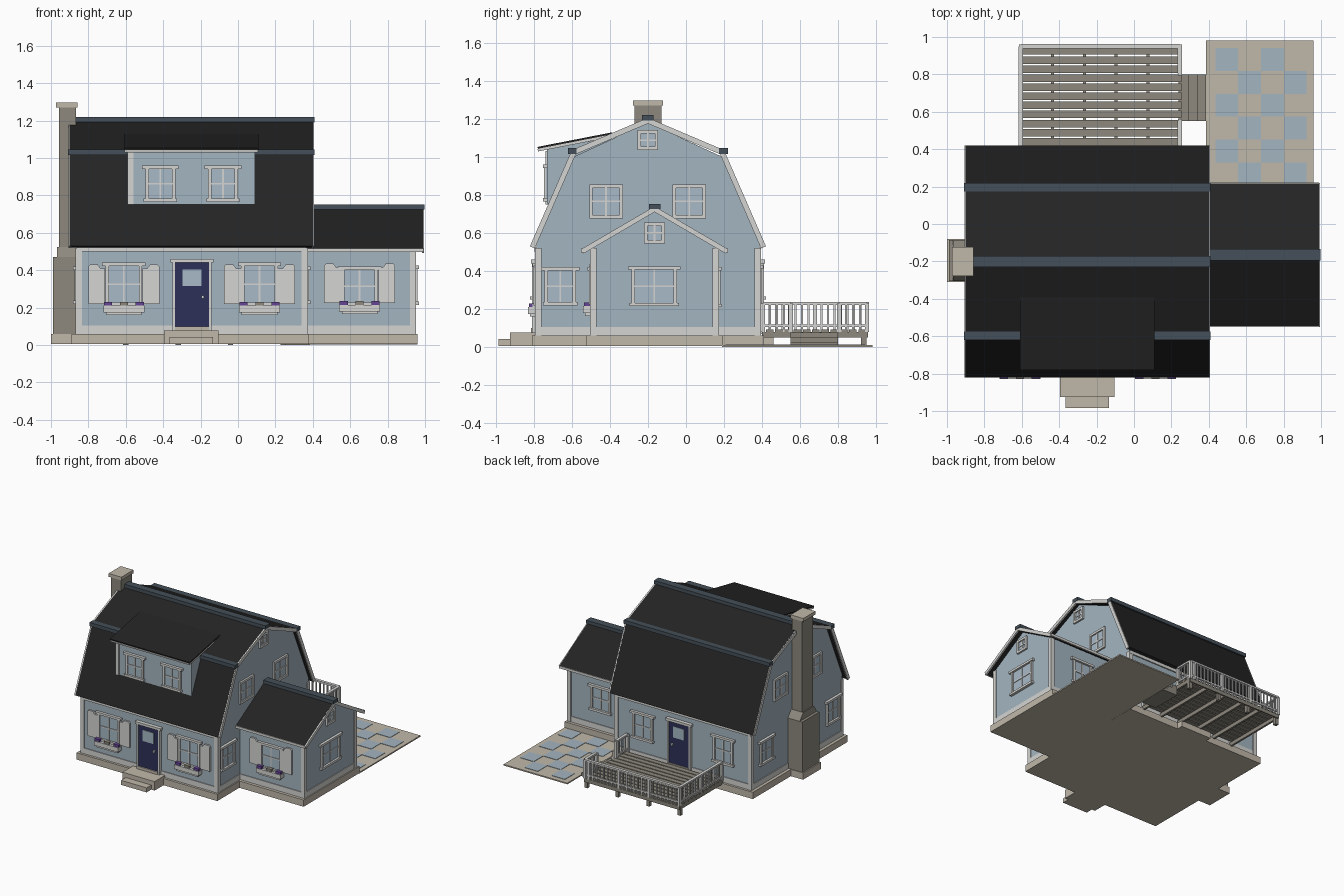
import bpy
import bmesh
from mathutils import Matrix, Vector

default_cube = bpy.data.objects.get("Cube")
if default_cube:
    bpy.data.objects.remove(default_cube, do_unlink=True)


def make_material(name, red, green, blue):
    material = bpy.data.materials.new(name)
    material.use_nodes = True
    colour = (red, green, blue, 1)
    material.diffuse_color = colour
    material.node_tree.nodes["Principled BSDF"].inputs["Base Color"].default_value = colour
    return material


WALL = make_material("pale blue siding", .37, .46, .53)
TRIM = make_material("off white trim", .66, .66, .65)
STONE = make_material("tan stone", .53, .48, .4)
BRICK = make_material("grey brown", .27, .25, .21)
ROOF = make_material("black shingle", .017, .017, .017)
CAP = make_material("slate ridge", .06, .08, .1)
NAVY = make_material("navy paint", .027, .03, .1)
PURPLE = make_material("purple flower", .13, .06, .3)
GLASS = make_material("pale blue glass", .39, .49, .57)


def finish(name, bm, materials):
    bmesh.ops.recalc_face_normals(bm, faces=bm.faces)
    mesh = bpy.data.meshes.new(name)
    bm.to_mesh(mesh)
    bm.free()
    for material in materials:
        mesh.materials.append(material)
    thing = bpy.data.objects.new(name, mesh)
    bpy.context.collection.objects.link(thing)
    return thing


def boxes(name, parts):
    """Each part is ((x, x), (y, y), (z, z), material)."""
    bm = bmesh.new()
    materials = []
    for xs, ys, zs, material in parts:
        if material not in materials:
            materials.append(material)
        centre = Vector([sum(span) / 2 for span in (xs, ys, zs)])
        size = Vector([abs(span[1] - span[0]) for span in (xs, ys, zs)])
        matrix = Matrix.Translation(centre) @ Matrix.Diagonal(size).to_4x4()
        made = bmesh.ops.create_cube(bm, size=1, matrix=matrix)
        for face in {f for v in made["verts"] for f in v.link_faces}:
            face.material_index = materials.index(material)
    return finish(name, bm, materials)


def prism(name, outline, axis, start, end, material):
    """Extrude a (side, z) outline along x or y."""
    bm = bmesh.new()
    place = (lambda p: (start, p[0], p[1])) if axis == "x" else (lambda p: (p[0], start, p[1]))
    face = bm.faces.new([bm.verts.new(place(p)) for p in outline])
    made = bmesh.ops.extrude_face_region(bm, geom=[face])
    shift = Vector((end - start, 0, 0) if axis == "x" else (0, end - start, 0))
    bmesh.ops.translate(bm, vec=shift, verts=[v for v in made["geom"] if isinstance(v, bmesh.types.BMVert)])
    return finish(name, bm, [material])


def shell(name, line, thick, start, end, material):
    """Roof slab of even thickness below a (y, z) line."""
    points = [Vector(p) for p in line]
    under = []
    for i, point in enumerate(points):
        normals = []
        for a, b in zip(points[max(i - 1, 0):i + 1], points[max(i, 1):i + 2]):
            run = (b - a).normalized()
            normals.append(Vector((run.y, -run.x)))
        if i == 0 or i == len(points) - 1:
            normals = normals[:1] if i == 0 else normals[-1:]
        mean = sum(normals, Vector((0, 0))).normalized()
        under.append(point + mean * thick / mean.dot(normals[0]))
    return prism(name, [tuple(p) for p in points + under[::-1]], "x", start, end, material)


def on_wall(side, wall, across, out, heights, material):
    """Box given in wall terms: span across, span outwards, heights."""
    sign = -1 if side in ("front", "left") else 1
    depth = tuple(wall + sign * o for o in out)
    if side in ("front", "back"):
        return (across, depth, heights, material)
    return (depth, across, heights, material)


def window(name, side, wall, centre, half, low, high, dressed=True):
    bar = .018

    def part(left, right, out, bottom, top, material=TRIM):
        return on_wall(side, wall, (centre + left, centre + right), (-.005, out), (bottom, top), material)
    parts = [part(-half, half, .005, low, high, GLASS),
             part(-half, bar - half, .015, low, high), part(half - bar, half, .015, low, high),
             part(bar - half, half - bar, .015, low, low + bar),
             part(bar - half, half - bar, .015, high - bar, high),
             part(-bar / 4, bar / 4, .01, low, high),
             part(-half, half, .01, (low + high - bar / 2) / 2, (low + high + bar / 2) / 2)]
    if dressed:
        parts += [part(-half - bar, half + bar, .022, high - bar, high),
                  part(-half - bar / 2, half + bar / 2, .022, low, low + bar)]
    boxes(name, parts)


def shutters_and_planter(name, wall, centre, low):
    high = low + .21
    for sign, hand in ((-1, "right"), (1, "left")):
        outline = [(.1, low), (.19, low), (.19, high - .01), (.18, high), (.14, high), (.125, high - .02), (.1, high - .02)]
        prism(f"{name}_{hand}_shutter", [(centre + sign * u, z) for u, z in outline], "y", wall, wall - .015, TRIM)
    base = low - .06

    def part(offset, half, out, bottom, top, material):
        return on_wall("front", wall, (centre + offset - half, centre + offset + half), out, (base + bottom, base + top), material)
    boxes(name + "_planter", [part(0, .11, (0, .045), .015, .05, TRIM), part(0, .095, (0, .035), 0, .015, TRIM),
                              part(-.085, .022, (.01, .04), .05, .07, PURPLE), part(.085, .022, (.01, .04), .05, .07, PURPLE),
                              part(0, .022, (.01, .04), .05, .07, BRICK)])


def door(name, side, wall, centre):
    def part(left, right, out, bottom, top, material):
        return on_wall(side, wall, (centre + left, centre + right), (0, out), (bottom, top), material)
    boxes(name, [part(-.105, -.09, .025, .07, .45, TRIM), part(.09, .105, .025, .07, .45, TRIM),
                 part(-.115, .115, .03, .44, .46, TRIM), part(-.09, .09, .02, .1, .44, NAVY),
                 part(-.09, .09, .03, .07, .1, STONE), part(-.05, .05, .024, .315, .405, GLASS),
                 part(.05, .065, .035, .25, .265, TRIM)])


def corner_boards(name, xs, ys):
    boxes(name, [((x - .008 * sx, x + .025 * sx), (y - .008 * sy, y + .025 * sy), (.06, .52), TRIM)
                 for x, sx in zip(xs, (1, -1)) for y, sy in zip(ys, (1, -1))])


def skirting(name, xs, ys):
    grow = .006
    boxes(name, [((xs[0] - grow, xs[1] + grow), (ys[0] - grow, ys[1] + grow), (.06, .105), TRIM)])


# Stone plinth, steps
boxes("plinth", [((-.89, .38), (-.81, .41), (.005, .06), STONE), ((.3, .96), (-.525, .195), (.005, .06), STONE),
                 ((-1, -.8), (-.31, -.08), (.005, .06), STONE)])
boxes("front_steps", [((-.395, -.105), (-.925, -.7), (.005, .078), STONE), ((-.365, -.135), (-.985, -.7), (.005, .042), STONE)])
boxes("back_step", [((-.36, -.08), (.3, .46), (.005, .055), STONE)])

# Main house
main_x, main_y = (-.86, .365), (-.785, .385)
gambrel = [(-.82, .53), (-.6, 1.035), (-.2, 1.205), (.2, 1.035), (.42, .53)]
prism("main_walls", [(-.785, .05), (-.785, .555), (-.59, 1), (-.2, 1.18), (.19, 1), (.385, .555), (.385, .05)],
      "x", *main_x, WALL)
shell("main_roof", gambrel, .022, -.9, .4, ROOF)
for end, name in ((-.905, "left"), (.395, "right")):
    shell(name + "_barge_board", gambrel, .028, end, end + .011, TRIM)
boxes("main_ridge_caps", [((-.908, .408), (y - w, y + w), (z - .03, z), CAP)
                          for y, w, z in ((-.2, .03, 1.22), (-.597, .023, 1.046), (.197, .023, 1.046))])
boxes("eave_frieze", [((-.86, .365), (-.795, -.78), (.5, .525), TRIM), ((-.86, .365), (.38, .395), (.5, .525), TRIM)])
corner_boards("main_corner_boards", main_x, main_y)
skirting("main_skirting", main_x, main_y)

# Side wing
wing_x, wing_y = (.3, .945), (-.495, .165)
wing_line = [(-.55, .515), (-.165, .74), (.22, .515)]
prism("wing_walls", [(-.495, .05), (-.495, .52), (-.165, .712), (.165, .52), (.165, .05)], "x", *wing_x, WALL)
shell("wing_roof", wing_line, .022, .36, .99, ROOF)
shell("wing_barge_board", wing_line, .026, .985, .995, TRIM)
boxes("wing_ridge_cap", [((.365, .998), (-.195, -.135), (.725, .752), CAP)])
boxes("wing_fascia", [((.365, .99), (y - .006, y + .006), (.497, .517), TRIM) for y in (-.545, .215)])
corner_boards("wing_corner_boards", wing_x, wing_y)
skirting("wing_skirting", wing_x, wing_y)

# Front dormer
prism("dormer_walls", [(-.73, .755), (-.73, 1.04), (-.4, 1.1), (-.4, .9), (-.6, .755)], "x", -.585, .09, WALL)
slope = [(-.78, 1.052), (-.39, 1.128)]
shell("dormer_roof", slope, .01, -.61, .11, ROOF)
shell("dormer_soffit", [(y, z - .01) for y, z in slope], .014, -.608, .108, TRIM)
boxes("dormer_corner_board", [((-.59, -.56), (-.738, -.7), (.75, 1.03), TRIM)])
for centre, name in ((-.415, "right"), (-.08, "left")):
    window(f"dormer_{name}_window", "front", -.73, centre, .08, .765, .96)

# Front and back openings
for name, centre in (("right", -.61), ("left", .115)):
    window(f"front_{name}_window", "front", -.785, centre, .098, .21, .44)
    shutters_and_planter("front_" + name, -.785, centre, .22)
    window(f"back_{name}_window", "back", .385, centre, .09, .21, .43)
window("wing_front_window", "front", -.495, .65, .098, .21, .42)
shutters_and_planter("wing_front", -.495, .65, .225)
window("wing_back_window", "back", .165, .65, .09, .21, .42)
door("front_door", "front", -.785, -.246)
door("back_door", "back", .385, -.22)

# Gable windows
for side, wall in (("right", .365), ("left", -.86)):
    for place, centre in (("front", -.42), ("back", .017)):
        window(f"{side}_upper_{place}_window", side, wall, centre, .088, .677, .855, False)
    window(side + "_lower_front_window", side, wall, -.66, .082, .22, .42)
window("left_lower_back_window", "left", -.86, .2, .082, .22, .42)
window("right_attic_window", "right", .365, -.2, .054, 1.035, 1.14, False)
window("wing_side_window", "right", .945, -.167, .12, .215, .425)
window("wing_attic_window", "right", .945, -.165, .055, .545, .655, False)

# Chimney
boxes("chimney", [((-.99, -.86), (-.305, -.085), (.06, .47), BRICK), ((-.957, -.865), (-.27, -.13), (.5, 1.275), BRICK)])
prism("chimney_shoulder", [(-.305, .47), (-.27, .525), (-.13, .525), (-.085, .47)], "x", -.967, -.86, BRICK)
boxes("chimney_cap", [((-.973, -.858), (-.278, -.122), (1.27, 1.297), STONE)])

# Back deck
boxes("deck_boards", [((-.615, .255), (y, y + .04), (.08, .094), BRICK)
                      for y in [.42 + .0485 * i for i in range(11)]])
joists = [((x - .008, x + .008), (.4, .945), (.05, .08), BRICK) for x in [-.605 + .17 * i for i in range(6)]]
legs = [((x - .014, x + .014), (.92, .948), (0, .08), BRICK) for x in (-.6, -.32, -.04, .24)]
boxes("deck_frame", joists + legs + [((-.61, .25), (.945, .957), (.05, .08), BRICK)])


def railing(name, axis, fixed, start, end):
    def bar(span, half, low, high):
        across = (fixed - half, fixed + half)
        return (span, across, (low, high), TRIM) if axis == "x" else (across, span, (low, high), TRIM)
    count = max(2, round((end - start) / .034))
    parts = [bar((start, end), .012, .222, .236), bar((start, end), .007, .105, .118)]
    for i in range(count + 1):
        at = start + (end - start) * i / count
        thick = .011 if i in (0, count) or i % 8 == 0 else .005
        parts.append(bar((at - thick, at + thick), thick, .08, .23))
    boxes(name, parts)


railing("back_railing", "x", .95, -.605, .245)
railing("right_hand_railing", "y", -.605, .405, .95)
railing("left_inner_railing", "y", .245, .405, .55)
railing("left_outer_railing", "y", .245, .805, .95)
boxes("deck_stairs", [((.25, .295 + .045 * i), (.55, .798), (0, .078 - .025 * i), BRICK) for i in range(3)])

# Checkered patio
tile = .122
boxes("patio", [((.385, .96), (.19, .98), (.002, .012), STONE)])
boxes("patio_tiles", [((.435 + tile * i, .435 + tile * (i + 1)), (.94 - tile * (j + 1), .94 - tile * j), (.008, .015), WALL)
                      for i in range(4) for j in range(6) if (i + j) % 2 == 0])
